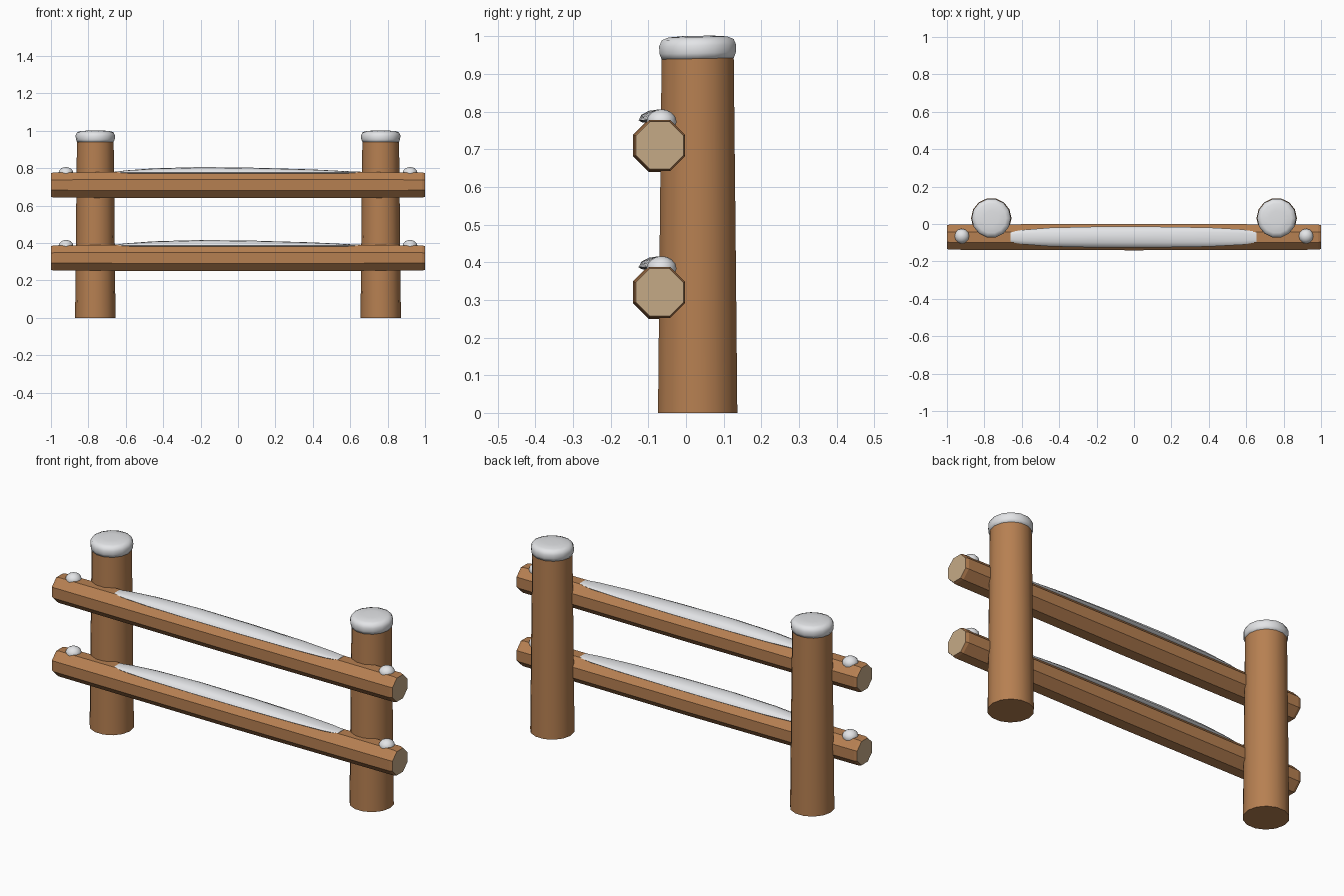
import bpy, bmesh, math
from mathutils import Vector

cube = bpy.data.objects.get("Cube")
if cube:
    bpy.data.objects.remove(cube, do_unlink=True)


def material(name, rgb):
    m = bpy.data.materials.new(name)
    m.use_nodes = True
    m.diffuse_color = (*rgb, 1)
    m.node_tree.nodes["Principled BSDF"].inputs["Base Color"].default_value = (*rgb, 1)
    return m


WOOD = material("brown wood", (0.47, 0.215, 0.083))
END_GRAIN = material("pale end grain", (0.56, 0.40, 0.24))
SNOW = material("white snow", (0.78, 0.79, 0.81))


def loft(name, rings, mats, smooth_angle=None):
    """Skin a closed solid through a list of equal-length point rings."""
    bm = bmesh.new()
    loops = [[bm.verts.new(p) for p in ring] for ring in rings]
    n = len(loops[0])
    for a, b in zip(loops, loops[1:]):
        for i in range(n):
            j = (i + 1) % n
            bm.faces.new((a[i], a[j], b[j], b[i]))
    for end in (loops[0], loops[-1]):
        cap = bm.faces.new(end)
        cap.material_index = len(mats) - 1
    bmesh.ops.recalc_face_normals(bm, faces=bm.faces)
    mesh = bpy.data.meshes.new(name)
    bm.to_mesh(mesh)
    bm.free()
    for m in mats:
        mesh.materials.append(m)
    ob = bpy.data.objects.new(name, mesh)
    bpy.context.collection.objects.link(ob)
    if smooth_angle:
        bpy.ops.object.select_all(action="DESELECT")
        ob.select_set(True)
        bpy.context.view_layer.objects.active = ob
        bpy.ops.object.shade_smooth_by_angle(angle=math.radians(smooth_angle))
    return ob


def circle(n, phase=0):
    return [(math.cos(t), math.sin(t)) for t in
            (2 * math.pi * (i + phase) / n for i in range(n))]


def turned(name, x, y, profile, mat, sides, smooth_angle, tilt=0):
    """Round upright part from (radius, height) pairs."""
    rings = [[Vector((x + r * c, y + r * s, z + tilt * r * s)) for c, s in circle(sides)]
             for r, z in profile]
    return loft(name, rings, [mat], smooth_angle)


POST_X, POST_Y, RAIL_Y = 0.763, 0.031, -0.07

for side, sx in (("left", 1), ("right", -1)):
    # Tapered post with a rounded snow cap
    turned(side + "_post", sx * POST_X, POST_Y,
           [(0.108, 0), (0.103, 0.5), (0.098, 0.96)], WOOD, 14, 50)
    turned(side + "_post_snow", sx * POST_X, POST_Y,
           [(0.098, 0.94), (0.104, 0.955), (0.105, 0.975), (0.098, 0.991),
            (0.08, 0.998), (0.04, 1.001)], SNOW, 14, 75, tilt=0.02)

for level, z in (("lower", 0.32), ("upper", 0.71)):
    # Octagonal rail, thickest in the middle, with chamfered pale ends
    rings = []
    for x, apothem in ((-1, 0.063), (-0.985, 0.0675), (0, 0.0705), (0.985, 0.0675), (1, 0.063)):
        r = apothem / math.cos(math.pi / 8)
        rings.append([Vector((x, RAIL_Y + r * c, z + r * s)) for c, s in circle(8, 0.5)])
    loft(level + "_rail", rings, [WOOD, END_GRAIN])

    # Long snow drift between the posts: x, half width, crest height
    rings = []
    for x, half, crest in ((-0.66, 0.027, 0.068), (-0.6, 0.038, 0.078), (-0.45, 0.05, 0.089),
                           (-0.2, 0.056, 0.096), (0.1, 0.056, 0.092), (0.4, 0.051, 0.083),
                           (0.58, 0.041, 0.074), (0.655, 0.028, 0.067)):
        mid = 0.067
        rings.append([Vector((x, RAIL_Y + half * c,
                              z + mid + s * (max(crest - mid, 0.004) if s > 0 else 0.01)))
                      for c, s in circle(12)])
    loft(level + "_rail_snow", rings, [SNOW], 80)

    # Small snow lumps on the rail ends
    for side, sx in (("left", 1), ("right", -1)):
        arc = [math.radians(a) for a in (-30, 0, 25, 50, 70, 85)]
        turned(f"{level}_{side}_snow_lump", sx * 0.92, -0.065,
               [(0.04 * math.cos(a), z + 0.063 + 0.033 * math.sin(a)) for a in arc],
               SNOW, 12, 60)
